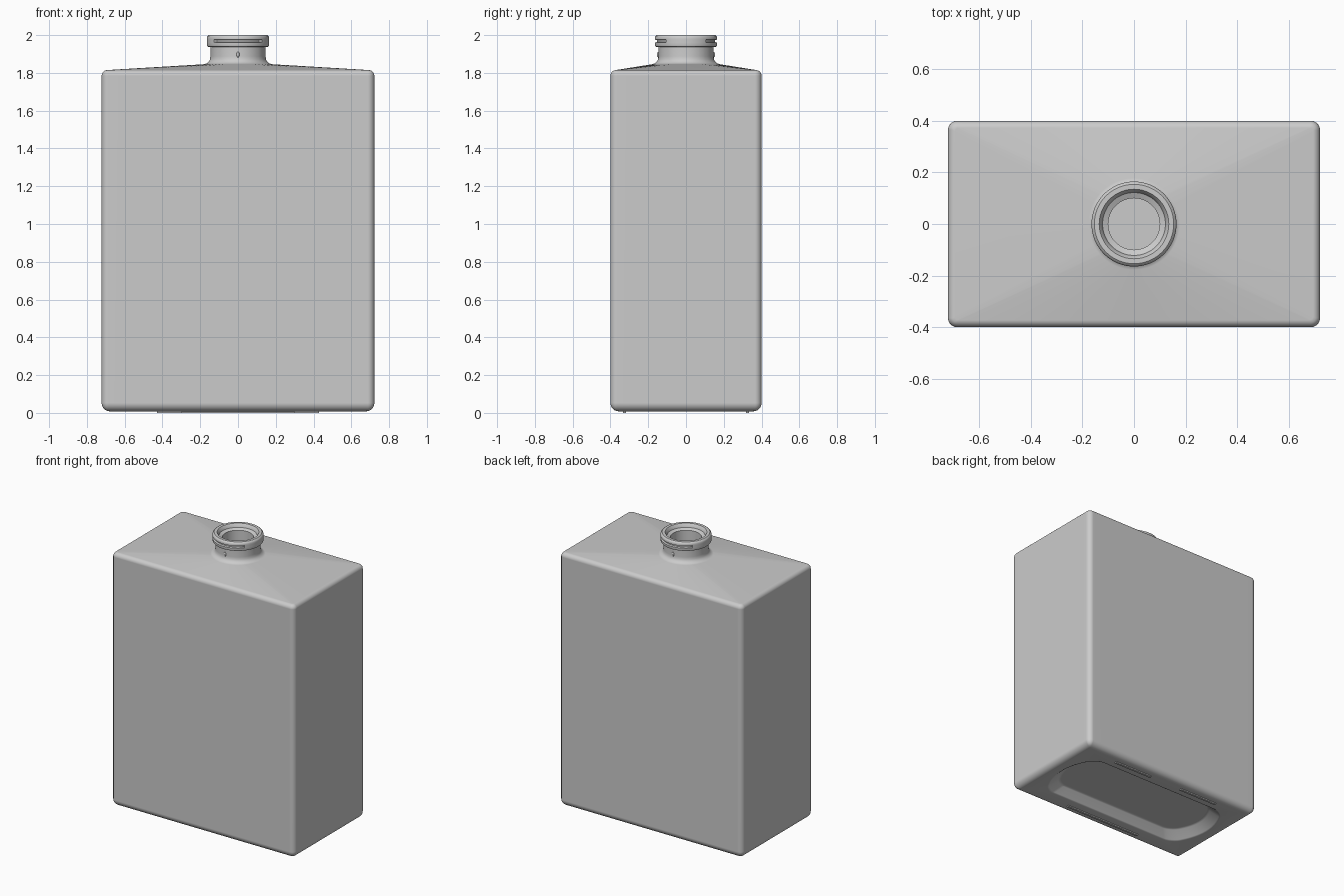
import bpy, bmesh
from math import sin, cos, pi, radians, atan2

if "Cube" in bpy.data.objects:
    bpy.data.objects.remove(bpy.data.objects["Cube"])

ARC, N_LONG, N_SHORT = 6, 20, 12     # points per corner and per side


def quad_mirror(corner, mid):
    """Mirror the centre of the first-quadrant corner into all four corners."""
    return [mid(c) for c in corner]


def box_ring(z, hx, hy, r, bulge=0.0):
    """Rounded rectangle; bulge bows the two short ends outwards."""
    pts = []
    for q, (sx, sy) in enumerate([(1, 1), (-1, 1), (-1, -1), (1, -1)]):
        arc = []
        for i in range(ARC + 1):
            a = (q + i / ARC) * pi / 2
            arc.append((sx * (hx - r) + r * cos(a), sy * (hy - r) + r * sin(a)))
        pts += arc
        # straight side up to the next corner
        n, end = (N_LONG, (-arc[-1][0], arc[-1][1])) if q % 2 == 0 else (N_SHORT, (arc[-1][0], -arc[-1][1]))
        for i in range(1, n):
            t = i / n
            pts.append((arc[-1][0] + (end[0] - arc[-1][0]) * t, arc[-1][1] + (end[1] - arc[-1][1]) * t))
    out = []
    for x, y in pts:
        s = (1 if x > 0 else -1) * bulge * (1 - (y / hy) ** 2) if abs(x) > hx - r - 1e-6 else 0
        out.append((x + s, y, z))
    return out


def circle_angles():
    """Angles matching box_ring, so the shoulder creases run to the corners."""
    out = []
    for q in range(4):
        c = [35, 145, 215, 325][q]
        nxt = [145, 215, 325, 395][q]
        out += [c - 8 + 16 * i / ARC for i in range(ARC + 1)]
        n = N_LONG if q % 2 == 0 else N_SHORT
        out += [c + 8 + (nxt - c - 16) * i / n for i in range(1, n)]
    return [radians(a) for a in out]


ANGLES = circle_angles()


def round_ring(z, r, groove=0.0):
    """Circle; groove cuts in at the front and back only."""
    pts = []
    for a in ANGLES:
        rr = r - (groove if abs(sin(a)) > 0.68 else 0)
        pts.append((rr * cos(a), rr * sin(a), z))
    return pts


def finish(name, bm, angle=35):
    bmesh.ops.recalc_face_normals(bm, faces=bm.faces)
    me = bpy.data.meshes.new(name)
    bm.to_mesh(me)
    bm.free()
    ob = bpy.data.objects.new(name, me)
    bpy.context.collection.objects.link(ob)
    bpy.ops.object.select_all(action='DESELECT')
    ob.select_set(True)
    bpy.context.view_layer.objects.active = ob
    bpy.ops.object.shade_smooth_by_angle(angle=radians(angle))
    mod = ob.modifiers.new("weighted_normals", 'WEIGHTED_NORMAL')
    mod.keep_sharp = True
    return ob


HX, HY, R = 0.722, 0.40, 0.035
BASE = 0.008
rings = []

# recess under the base
rings.append(box_ring(0.065, 0.47, 0.20, 0.05, 0.08))
rings.append(box_ring(0.058, 0.485, 0.215, 0.055, 0.085))
rings.append(box_ring(0.015, 0.53, 0.255, 0.06, 0.09))
rings.append(box_ring(BASE, 0.54, 0.265, 0.06, 0.09))


def inset_box(z, d):
    return box_ring(z, HX - d, HY - d, max(R - d, 0.015))


# rounded bottom edge, walls, rounded top edge
FB, FT = 0.045, 0.03
for i in range(7):
    a = i / 6 * pi / 2
    rings.append(inset_box(BASE + FB * (1 - cos(a)), FB * (1 - sin(a))))
for i in range(6):
    a = i / 5 * radians(84)
    rings.append(inset_box(1.785 + FT * sin(a), FT * (1 - cos(a))))

# neck flare, neck, lip with front and back grooves
for z, r, g in [(1.846, 0.178, 0), (1.851, 0.165, 0), (1.860, 0.154, 0), (1.872, 0.148, 0),
                (1.888, 0.146, 0), (1.936, 0.146, 0), (1.937, 0.156, 0), (1.940, 0.162, 0),
                (1.946, 0.165, 0), (1.960, 0.165, 0), (1.963, 0.165, 0.012), (1.973, 0.165, 0.012),
                (1.976, 0.165, 0), (1.986, 0.165, 0), (1.994, 0.162, 0), (2.0, 0.154, 0),
                (2.0, 0.135, 0), (1.988, 0.126, 0), (1.975, 0.122, 0), (1.965, 0.10, 0),
                (1.85, 0.10, 0), (1.81, 0.13, 0)]:
    rings.append(round_ring(z, r, g))

# hollow inside
for z, d in [(1.775, 0.07), (1.745, 0.05), (0.16, 0.05), (0.13, 0.08)]:
    rings.append(box_ring(z, HX - d, HY - d, 0.03))

bm = bmesh.new()
loops = [[bm.verts.new(p) for p in ring] for ring in rings]
for lo, hi in zip(loops, loops[1:]):
    n = len(lo)
    for i in range(n):
        bm.faces.new((lo[i], lo[(i + 1) % n], hi[(i + 1) % n], hi[i]))
bm.faces.new(loops[0])
bm.faces.new(loops[-1])
finish("bottle", bm)

# small nubs on the neck, front and back
for name, s in (("front_neck_nub", -1), ("back_neck_nub", 1)):
    bm = bmesh.new()
    bmesh.ops.create_uvsphere(bm, u_segments=16, v_segments=10, radius=1)
    bmesh.ops.scale(bm, vec=(0.008, 0.008, 0.015), verts=bm.verts)
    bmesh.ops.translate(bm, vec=(0, s * 0.146, 1.897), verts=bm.verts)
    finish(name, bm)

# thin standing ridges under the base
for name, x0, x1, y in (("foot_ridge_back_right", 0.13, 0.43, 0.325),
                        ("foot_ridge_back_left", -0.43, -0.13, 0.325),
                        ("foot_ridge_front", -0.30, 0.30, -0.325)):
    bm = bmesh.new()
    bmesh.ops.create_cube(bm, size=1)
    bmesh.ops.scale(bm, vec=(x1 - x0, 0.016, 0.014), verts=bm.verts)
    bmesh.ops.translate(bm, vec=((x0 + x1) / 2, y, 0.007), verts=bm.verts)
    finish(name, bm)
